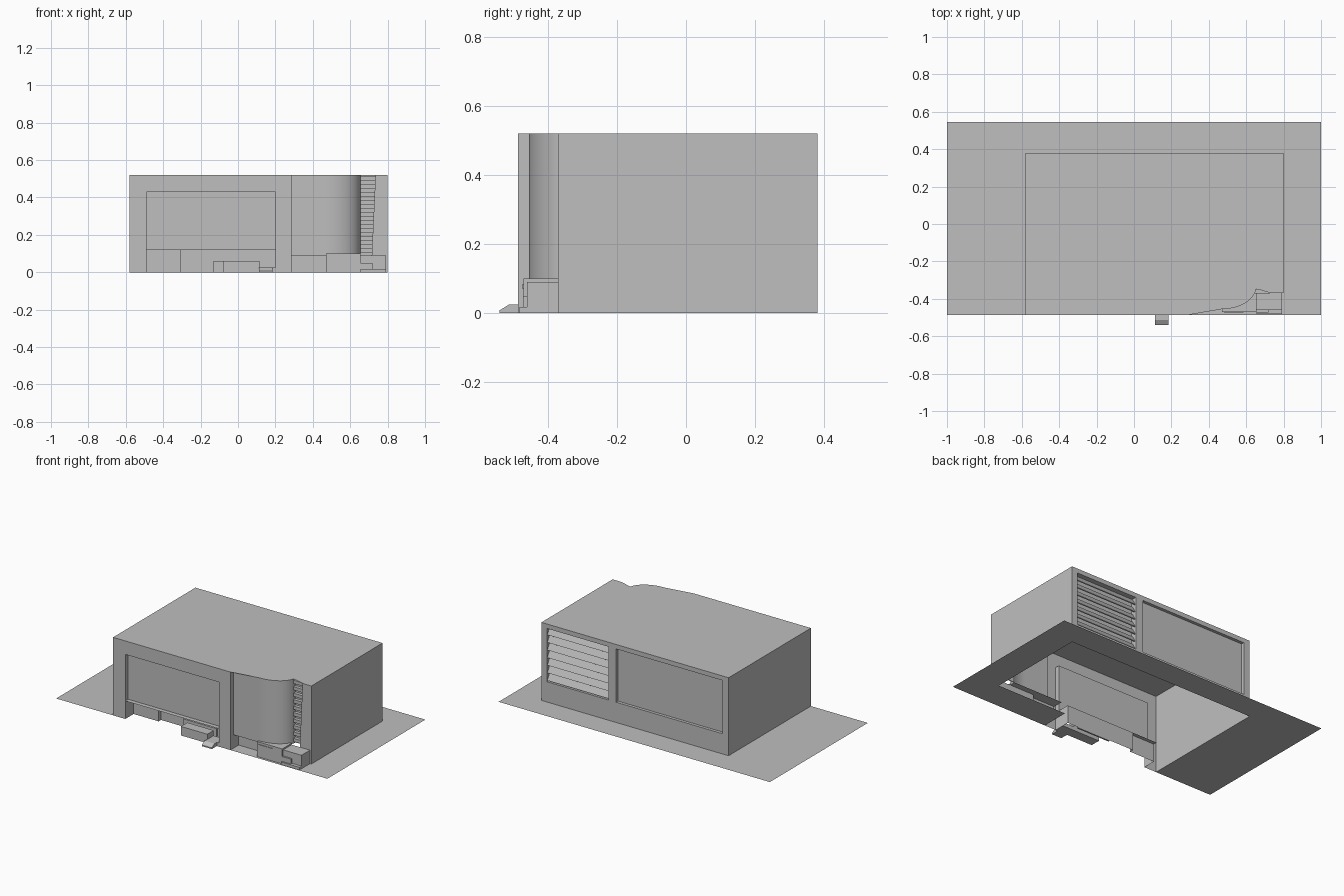
import bpy, bmesh, math
from mathutils import Matrix

cube = bpy.data.objects.get("Cube")
if cube:
    bpy.data.objects.remove(cube)

grey = bpy.data.materials.new("plain grey")
grey.use_nodes = True
grey.diffuse_color = (0.52, 0.52, 0.52, 1)
grey.node_tree.nodes["Principled BSDF"].inputs["Base Color"].default_value = (0.52, 0.52, 0.52, 1)

# Main dimensions
LEFT, RIGHT, FRONT, BACK, TOP = -0.58, 0.80, -0.487, 0.38, 0.52
ENTRY, CURVE, BAY = 0.285, 0.47, 0.655      # entry start, curve start, slat bay start
ENTRY_Y, BAY_Y, SLAT_Y = -0.455, -0.37, -0.33
SILL = 0.09


def finish(name, bm):
    mesh = bpy.data.meshes.new(name)
    bm.to_mesh(mesh)
    bm.free()
    mesh.materials.append(grey)
    obj = bpy.data.objects.new(name, mesh)
    bpy.context.collection.objects.link(obj)
    return obj


def polygon(name, points):
    bm = bmesh.new()
    bm.faces.new([bm.verts.new(p) for p in points])
    bmesh.ops.triangulate(bm, faces=bm.faces[:])
    return finish(name, bm)


def plate(name, outline, z):
    return polygon(name, [(x, y, z) for x, y in outline])


def wall(name, path, z0, z1):
    """Sheet wall rising along a ground path."""
    bm = bmesh.new()
    low = [bm.verts.new((x, y, z0)) for x, y in path]
    high = [bm.verts.new((x, y, z1)) for x, y in path]
    for i in range(len(path) - 1):
        bm.faces.new((low[i], low[i + 1], high[i + 1], high[i]))
    return finish(name, bm)


def box(name, x0, x1, y0, y1, z0, z1, tilt=0):
    bm = bmesh.new()
    bmesh.ops.create_cube(bm, size=1)
    centre = Matrix.Translation(((x0 + x1) / 2, (y0 + y1) / 2, (z0 + z1) / 2))
    size = Matrix.Diagonal((x1 - x0, y1 - y0, z1 - z0, 1))
    bm.transform(centre @ Matrix.Rotation(tilt, 4, "X") @ size)
    return finish(name, bm)


def rect(x0, x1, y0, y1):
    return [(x0, y0), (x1, y0), (x1, y1), (x0, y1)]


def recess(name, x0, x1, z0, z1, face, back):
    """Set-back panel with its side, top and bottom reveals."""
    wall(name + "_panel", [(x0, face), (x0, back), (x1, back), (x1, face)], z0, z1)
    for label, z in (("sill", z0), ("head", z1)):
        plate(name + "_" + label, rect(min(x0, x1), max(x0, x1), min(face, back), max(face, back)), z)


# Rounded entry wall
curve = [(CURVE + (BAY - CURVE) * math.sin(a), SLAT_Y + (ENTRY_Y - SLAT_Y) * math.cos(a))
         for a in [i * math.pi / 48 for i in range(25)]]
entry_path = [(ENTRY, ENTRY_Y)] + curve
entry_wall = wall("rounded_entry_wall", entry_path, SILL, TOP)
for poly in entry_wall.data.polygons:
    poly.use_smooth = True
plate("entry_wall_underside", entry_path + [(ENTRY, SLAT_Y)], SILL)
wall("entry_lower_wall", [(ENTRY, -0.40), (BAY, -0.40)], 0, SILL)
wall("entry_lower_side", [(ENTRY, ENTRY_Y), (ENTRY, -0.40)], 0, SILL)

# Ground, open beneath the building, and entry floor
plate("ground", [(-1, FRONT), (LEFT, FRONT), (LEFT, BACK), (RIGHT, BACK), (RIGHT, FRONT),
                 (1, FRONT), (1, 0.545), (-1, 0.545)], 0)
plate("entry_floor", rect(ENTRY, RIGHT, FRONT, -0.30), 0)

# Roof and side walls
plate("roof", [(LEFT, FRONT), (ENTRY, FRONT)] + entry_path +
      [(0.735, SLAT_Y), (0.735, BAY_Y), (RIGHT, BAY_Y), (RIGHT, BACK), (LEFT, BACK)], TOP)
wall("left_wall", [(RIGHT, BAY_Y), (RIGHT, BACK)], 0, TOP)
wall("right_wall", [(LEFT, BACK), (LEFT, FRONT)], 0, TOP)

# Front wall around the loading opening
DOOR0, DOOR1, DOOR_TOP, DOCK = -0.49, 0.20, 0.43, 0.12
wall("front_corner_pier", [(LEFT, FRONT), (DOOR0, FRONT)], 0, TOP)
wall("front_centre_pier", [(DOOR1, FRONT), (ENTRY, FRONT), (ENTRY, ENTRY_Y)], 0, TOP)
wall("front_lintel", [(DOOR0, FRONT), (DOOR1, FRONT)], DOOR_TOP, TOP)
recess("loading_door", DOOR0, DOOR1, DOCK, DOOR_TOP, FRONT, -0.457)
wall("dock_wall", [(DOOR0, FRONT), (DOOR0, -0.40), (-0.305, -0.40), (-0.305, -0.375),
                   (DOOR1, -0.375), (DOOR1, FRONT)], 0, DOCK)
plate("dock_soffit", rect(DOOR0, DOOR1, -0.457, -0.375), DOCK)

# Low dock step and its small ramp
box("dock_step", -0.08, 0.115, FRONT, -0.42, 0, 0.06)
box("dock_rail", -0.13, 0.115, -0.39, -0.38, 0, 0.06)
box("dock_side_step", 0.115, DOOR1, FRONT, -0.42, 0, 0.025)
ramp = bmesh.new()
profile = [(-0.54, 0), (FRONT, 0), (FRONT, 0.025), (-0.512, 0.025), (-0.54, 0.008)]
side = ramp.faces.new([ramp.verts.new((0.112, y, z)) for y, z in profile])
grown = bmesh.ops.extrude_face_region(ramp, geom=[side], use_keep_orig=True)
bmesh.ops.translate(ramp, vec=(0.073, 0, 0),
                    verts=[v for v in grown["geom"] if isinstance(v, bmesh.types.BMVert)])
bmesh.ops.recalc_face_normals(ramp, faces=ramp.faces[:])
finish("ramp", ramp)


# Slat bay with a bowed edge
def bay_edge(z):
    t = (z - SILL) / (TOP - SILL)
    return 0.715 + 0.02 * t + 0.105 * t * (1 - t)


levels = [SILL + (TOP - SILL) * i / 10 for i in range(11)]
polygon("bay_pier", [(RIGHT, BAY_Y, SILL), (RIGHT, BAY_Y, TOP)] +
        [(bay_edge(z), BAY_Y, z) for z in reversed(levels)])
wall("bay_back", [(BAY, SLAT_Y), (0.77, SLAT_Y)], SILL, TOP)
wall("bay_lower_wall", [(BAY, BAY_Y), (RIGHT, BAY_Y)], 0, SILL)
for i, z in enumerate(levels[:-1]):
    edge = bay_edge(z + 0.02)
    box(f"bay_slat_{i + 1}", BAY, edge, -0.352, SLAT_Y, z + 0.014, z + 0.036)

# Entry furniture: counter box with slot, and steps
box("counter", CURVE, BAY, -0.47, BAY_Y, 0, 0.10)
box("counter_slot", 0.48, 0.585, -0.474, -0.47, 0.07, 0.085)
box("entry_block", BAY, 0.79, -0.46, BAY_Y, 0, SILL)
box("entry_middle_step", BAY, 0.72, -0.472, -0.46, 0, 0.05)
box("entry_low_step", BAY, 0.79, -0.482, -0.46, 0, 0.018)

# Back wall around the louvre and the large panel
VENT, PANEL, LOW, HIGH = (0.76, 0.305), (0.25, -0.535), 0.135, 0.49
for i, (a, b) in enumerate([(RIGHT, VENT[0]), (VENT[1], PANEL[0]), (PANEL[1], LEFT)]):
    wall(f"back_pier_{i + 1}", [(a, BACK), (b, BACK)], 0, TOP)
for label, span in (("vent", VENT), ("panel", PANEL)):
    path = [(x, BACK) for x in span]
    wall(f"back_{label}_base", path, 0, LOW)
    wall(f"back_{label}_lintel", path, HIGH, TOP)
recess("back_panel", *PANEL, LOW, HIGH, BACK, 0.36)
recess("back_vent", *VENT, LOW, HIGH, BACK, 0.34)

# Tilted louvre blades
pitch = (HIGH - LOW) / 7
for i in range(7):
    z = LOW + pitch * (i + 0.5)
    box(f"louvre_blade_{i + 1}", VENT[1], VENT[0], 0.357, 0.363, z - 0.024, z + 0.024,
        math.radians(30))
